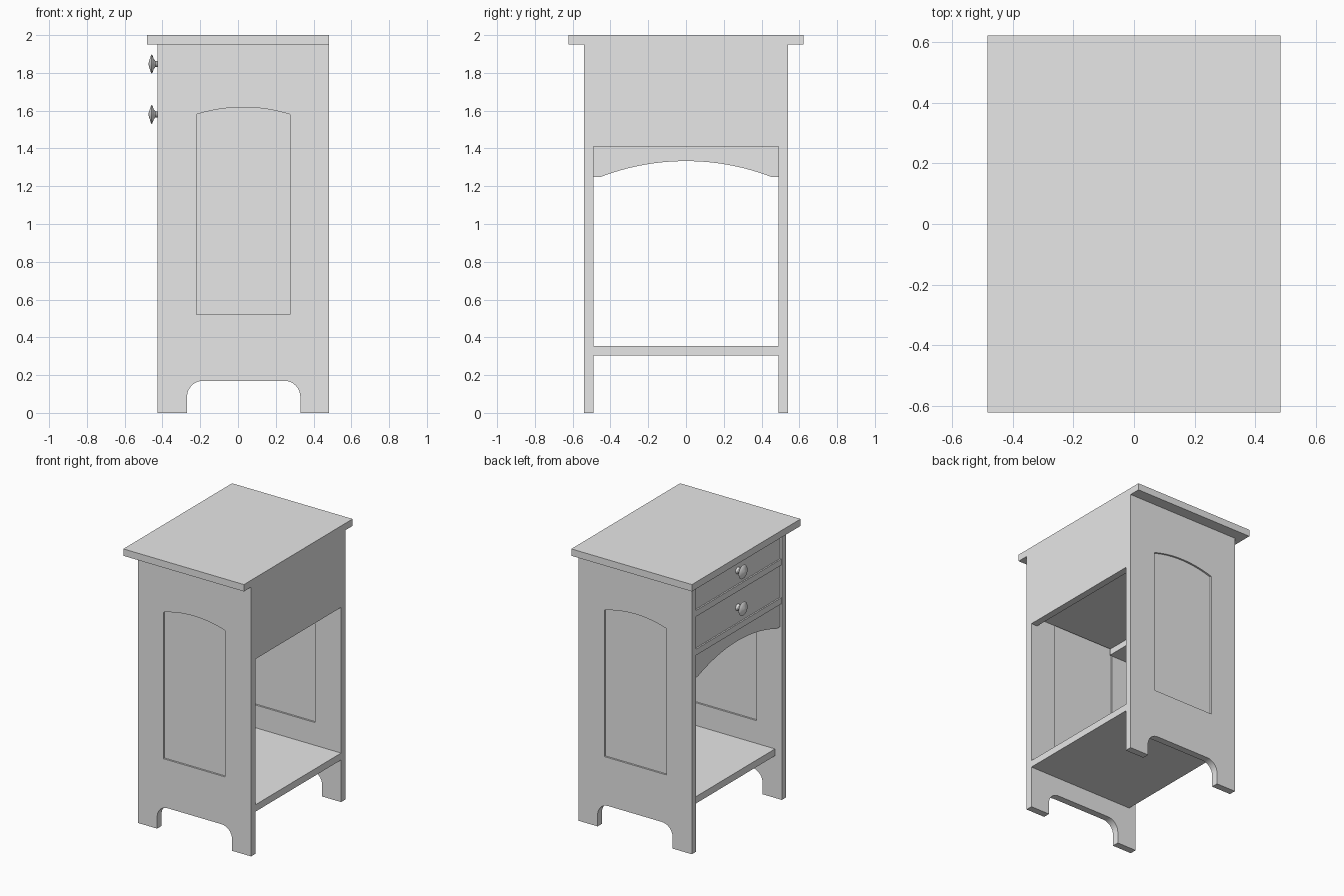
import bpy, bmesh, math

if "Cube" in bpy.data.objects:
    bpy.data.objects.remove(bpy.data.objects["Cube"])

grey = bpy.data.materials.new("light grey")
grey.diffuse_color = (0.8, 0.8, 0.8, 1)
grey.use_nodes = True
grey.node_tree.nodes["Principled BSDF"].inputs["Base Color"].default_value = grey.diffuse_color


def add_object(name, bm, smooth=False):
    """Turn a bmesh into an object with the shared colour."""
    bmesh.ops.recalc_face_normals(bm, faces=bm.faces)
    mesh = bpy.data.meshes.new(name)
    bm.to_mesh(mesh)
    bm.free()
    mesh.materials.clear()
    mesh.materials.append(grey)
    obj = bpy.data.objects.new(name, mesh)
    bpy.context.collection.objects.link(obj)
    if smooth:
        bpy.ops.object.select_all(action='DESELECT')
        bpy.context.view_layer.objects.active = obj
        obj.select_set(True)
        bpy.ops.object.shade_smooth_by_angle(angle=math.radians(30))
    return obj


def box(name, x, y, z):
    """Box from (min, max) ranges."""
    bm = bmesh.new()
    bmesh.ops.create_cube(bm, size=1)
    for v in bm.verts:
        v.co = [r[0] + (c + 0.5) * (r[1] - r[0]) for c, r in zip(v.co, (x, y, z))]
    return add_object(name, bm)


def board(name, outlines, thickness, place):
    """Flat board from 2D outlines (later ones are holes); place maps (u, v, w) to x, y, z."""
    curve = bpy.data.curves.new(name, 'CURVE')
    curve.dimensions = '2D'
    curve.fill_mode = 'BOTH'
    curve.extrude = thickness / 2
    for pts in outlines:
        s = curve.splines.new('POLY')
        s.points.add(len(pts) - 1)
        for p, (u, v) in zip(s.points, pts):
            p.co = (u, v, 0, 1)
        s.use_cyclic_u = True
    temp = bpy.data.objects.new(name + "_outline", curve)
    mesh = bpy.data.meshes.new_from_object(temp)
    bpy.data.objects.remove(temp)
    bm = bmesh.new()
    bm.from_mesh(mesh)
    bpy.data.meshes.remove(mesh)
    bmesh.ops.remove_doubles(bm, verts=bm.verts, dist=1e-5)
    for v in bm.verts:
        v.co = place(*v.co)
    return add_object(name, bm, smooth=True)


def arc(cx, cy, r, a0, a1, n):
    return [(cx + r * math.cos(math.radians(a0 + (a1 - a0) * i / n)),
             cy + r * math.sin(math.radians(a0 + (a1 - a0) * i / n))) for i in range(n + 1)]


def bow(u0, u1, v, rise, n=20):
    """Shallow circular arch from (u0, v) to (u1, v)."""
    half = (u1 - u0) / 2
    r = (half * half + rise * rise) / (2 * rise)
    pts = []
    for i in range(n + 1):
        d = -half + 2 * half * i / n
        pts.append((u0 + half + d, v + rise - r + math.sqrt(r * r - d * d)))
    return pts


# Table top
BACK = 0.483
box("top", (-0.483, BACK), (-0.622, 0.622), (1.95, 2.0))

# Side boards with feet cutout and an arched sunken panel
R = 0.085
feet = arc(-0.27 + R, 0.17 - R, R, 180, 90, 8) + arc(0.33 - R, 0.17 - R, R, 90, 0, 8)
outline = ([(-0.425, 0), (-0.27, 0)] + feet +
           [(0.33, 0), (BACK, 0), (BACK, 1.95), (-0.425, 1.95)])
panel = [(0.275, 0.52), (-0.22, 0.52)] + bow(-0.22, 0.275, 1.58, 0.038)
for side, label in ((-1, "front"), (1, "rear")):
    put = lambda u, v, w, s=side: (u, s * 0.515 + w, v)
    board(label + "_side_frame", [outline, panel], 0.05, put)
    board(label + "_side_panel", [panel], 0.024, put)

# Back board and lower shelf, flush with the side edges
box("back_board", (BACK - 0.05, BACK), (-0.49, 0.49), (1.41, 1.95))
box("shelf", (-0.37, BACK), (-0.49, 0.49), (0.305, 0.355))

# Rails under each drawer
for i, z in enumerate((1.70, 1.42)):
    box("drawer_rail_%d" % (i + 1), (-0.422, -0.2), (-0.49, 0.49), (z, z + 0.045))

# Arched apron below the drawers
apron = [(0.49, 1.25), (0.49, 1.42), (-0.49, 1.42), (-0.49, 1.25)] + bow(-0.45, 0.45, 1.25, 0.083, 28)
board("apron", [apron], 0.05, lambda u, v, w: (-0.385 + w, u, v))

# Drawers and turned knobs
knob = [(0, 0.024), (0.006, 0.022), (0.014, 0.015), (0.024, 0.017), (0.032, 0.026),
        (0.039, 0.046), (0.043, 0.05), (0.047, 0.046), (0.053, 0.026), (0.058, 0.012), (0.06, 0)]
for i, (z0, z1, kz) in enumerate(((1.747, 1.948, 1.847), (1.467, 1.698, 1.58))):
    box("drawer_%d" % (i + 1), (-0.414, 0.43), (-0.487, 0.487), (z0, z1))
    bm = bmesh.new()
    verts = [bm.verts.new((-0.414 - d, 0, kz + r)) for d, r in knob]
    edges = [bm.edges.new(p) for p in zip(verts, verts[1:])]
    bmesh.ops.spin(bm, geom=verts + edges, cent=(0, 0, kz), axis=(1, 0, 0),
                   angle=math.tau, steps=24)
    bmesh.ops.remove_doubles(bm, verts=bm.verts, dist=1e-5)
    add_object("knob_%d" % (i + 1), bm, smooth=True)
